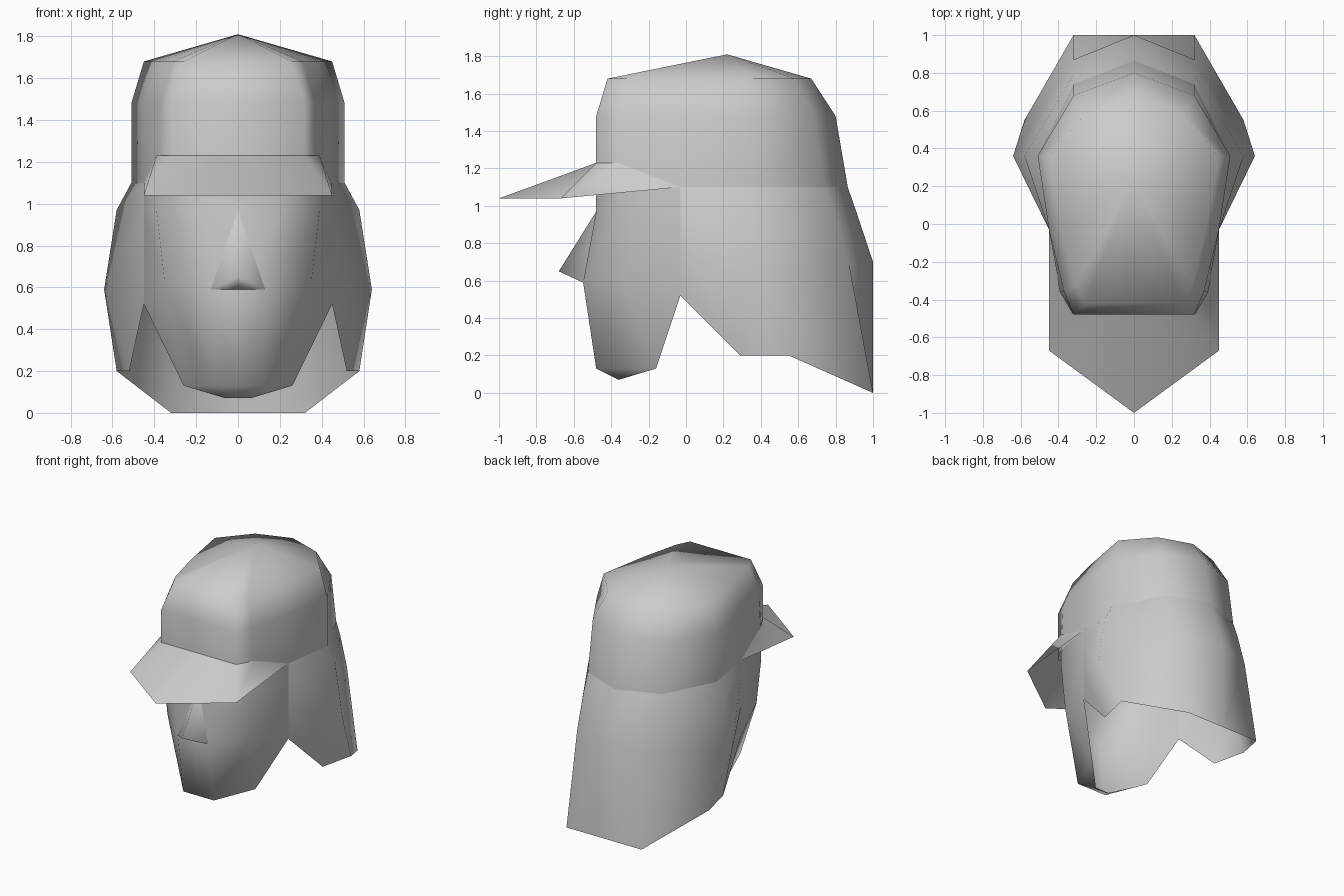
import bpy, bmesh
from mathutils import Vector

cube = bpy.data.objects.get("Cube")
if cube:
    bpy.data.objects.remove(cube, do_unlink=True)

grey = bpy.data.materials.new("plain_grey")
grey.use_nodes = True
colour = (0.6, 0.6, 0.6, 1)
grey.diffuse_color = colour
grey.node_tree.nodes["Principled BSDF"].inputs["Base Color"].default_value = colour


def half_part(name, polygons):
    """Build the +x half from polygons, weld it, face it outward and mirror it."""
    bm = bmesh.new()
    for polygon in polygons:
        bm.faces.new([bm.verts.new(p) for p in polygon])
    bmesh.ops.remove_doubles(bm, verts=bm.verts, dist=0.001)
    bmesh.ops.recalc_face_normals(bm, faces=bm.faces)
    middle = Vector((0, 0.2, 0.7))
    facing = sum(f.normal.dot(f.calc_center_median() - middle) * f.calc_area()
                 for f in bm.faces)
    if facing < 0:
        bmesh.ops.reverse_faces(bm, faces=bm.faces)
    for f in bm.faces:
        f.smooth = True
    mesh = bpy.data.meshes.new(name)
    bm.to_mesh(mesh)
    bm.free()
    mesh.materials.append(grey)
    obj = bpy.data.objects.new(name, mesh)
    bpy.context.collection.objects.link(obj)
    mirror = obj.modifiers.new("mirror", "MIRROR")
    mirror.use_clip = True
    return obj


def strips(rows):
    """Quads between neighbouring rows of points."""
    return [(a[i], a[i + 1], b[i + 1], b[i])
            for a, b in zip(rows, rows[1:]) for i in range(len(a) - 1)]


def ring(z, points):
    return [(x, y, z) for x, y in points]


# Cap crown: rings from the front centre round to the back centre
base = [(0, -.48), (.32, -.48), (.39, -.36), (.45, -.03), (.51, .36), (.32, .74), (0, .865)]
upper = [(0, -.48), (.32, -.48), (.37, -.36), (.45, -.03), (.51, .36), (.32, .68), (0, .80)]
crown = [(0, -.42), (.26, -.42), (.31, -.32), (.38, -.03), (.45, .36), (.26, .58), (0, .67)]
top = ring(1.68, crown)
apex = (0, .22, 1.81)
half_part("cap_crown", strips([ring(1.1, base), ring(1.48, upper), top])
          + [(a, b, apex) for a, b in zip(top, top[1:])])

# Neck flap: rows run from the front edge to the back centre
hinge = (.45, -.03, .52)
corner, side_low = (.58, .55, .2), (.52, .29, .2)
middle_row = [(.45, -.03, .75), (.64, .36, .59), (.32, .87, .7), (0, 1, .7)]
flap_rows = [
    ring(1.1, base[3:]),
    ring(.97, [(.45, -.03), (.58, .36), (.32, .79), (0, .91)]),
    middle_row,
]
back_low, back_mid = (.32, 1, 0), (0, 1, 0)
half_part("neck_flap", strips(flap_rows) + [
    (middle_row[0], middle_row[1], side_low, hinge),
    (middle_row[1], corner, side_low),
    (middle_row[1], middle_row[2], back_low, corner),
    (middle_row[2], middle_row[3], back_mid, back_low),
])

# Face mask: rows run from the hinge edge to the front centre
brow = [(.45, -.03), (.39, -.36), (.2, -.48), (0, -.48)]
cheek = [hinge, (.35, -.36, .62), (.13, -.55, .59), (0, -.55, .59)]
jaw, chin_side, chin = (.26, -.16, .13), (.13, -.48, .13), (0, -.48, .13)
chin_tip, chin_mid = (.06, -.36, .07), (0, -.36, .07)
half_part("face_mask", strips([ring(1.1, brow), ring(.97, brow), cheek]) + [
    (cheek[0], cheek[1], jaw),
    (cheek[1], cheek[2], chin_side, jaw),
    (cheek[2], cheek[3], chin, chin_side),
    (jaw, chin_side, chin_tip),
    (chin_side, chin, chin_mid, chin_tip),
])

# Nose: a small wedge on the mask
bridge, tip = (0, -.48, .97), (0, -.68, .65)
half_part("nose", [(bridge, tip, cheek[2]), (tip, cheek[2], cheek[3])])

# Pointed visor sloping down from the crown
root = [(0, -.48, 1.23), (.32, -.48, 1.23), (.39, -.36, 1.23), (.45, -.03, 1.1)]
point, wing = (0, -1, 1.04), (.45, -.67, 1.04)
half_part("visor", [(root[0], root[1], wing, point),
                    (root[1], root[2], wing),
                    (root[2], root[3], wing)])
